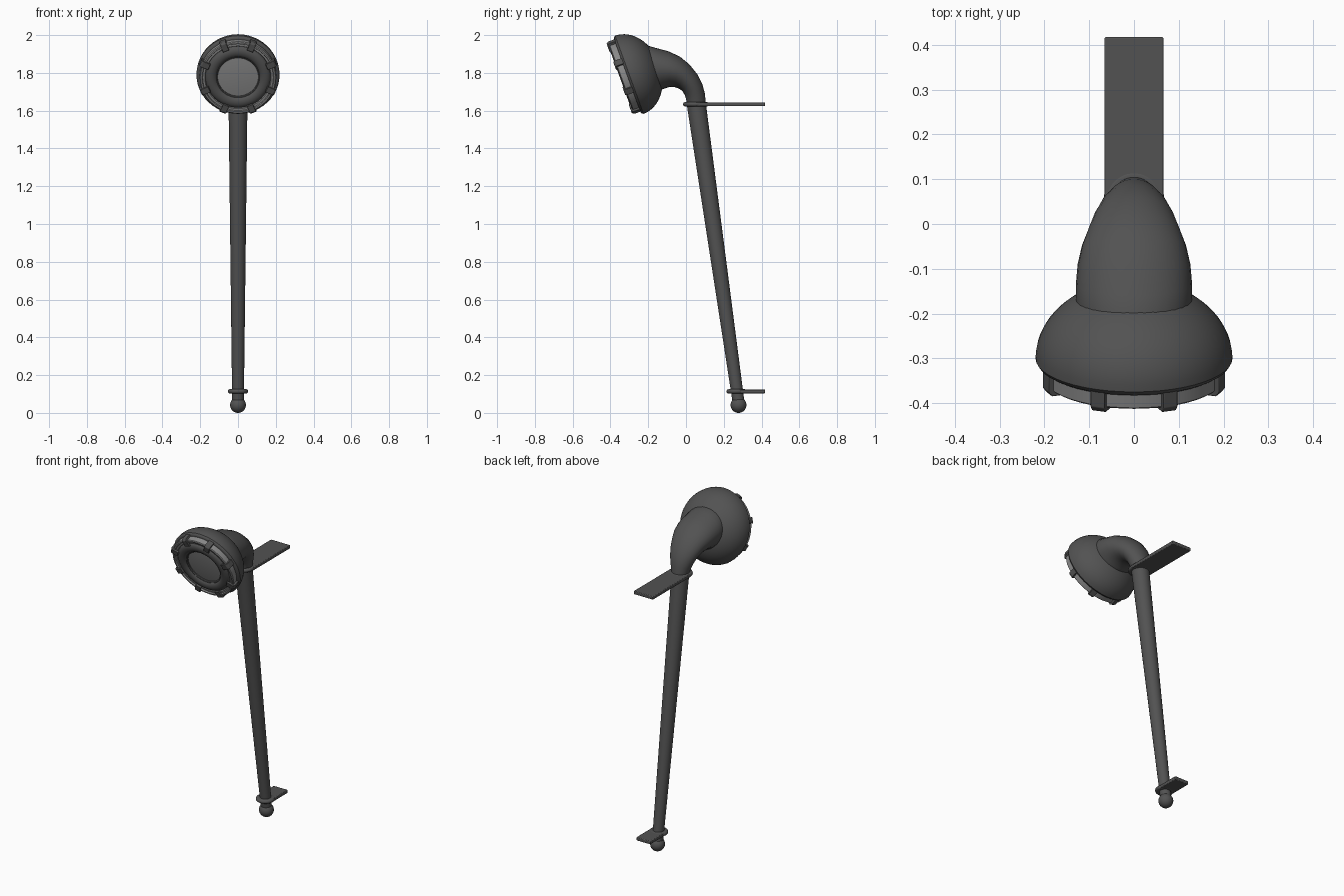
import bpy, bmesh
from math import sin, cos, pi, radians
from mathutils import Matrix, Vector

if "Cube" in bpy.data.objects:
    bpy.data.objects.remove(bpy.data.objects["Cube"])


def material(name, v):
    m = bpy.data.materials.new(name)
    m.diffuse_color = (v, v, v, 1)
    m.use_nodes = True
    m.node_tree.nodes["Principled BSDF"].inputs["Base Color"].default_value = m.diffuse_color
    return m


DARK = material("dark_metal", 0.085)
LIGHT = material("lens_grey", 0.25)
# Head frame: local +z is the direction the lamp faces
HEAD = Matrix.Translation((0, -0.30, 1.79)) @ Matrix.Rotation(radians(110), 4, 'X')


def finish(name, bm, mat, matrix=None, bevel=0):
    bmesh.ops.recalc_face_normals(bm, faces=bm.faces)
    me = bpy.data.meshes.new(name)
    bm.to_mesh(me)
    bm.free()
    ob = bpy.data.objects.new(name, me)
    bpy.context.collection.objects.link(ob)
    me.materials.append(mat)
    if matrix:
        ob.matrix_world = matrix
    if bevel:
        mod = ob.modifiers.new("bevel", 'BEVEL')
        mod.width, mod.segments, mod.limit_method = bevel, 2, 'ANGLE'
    bpy.ops.object.select_all(action='DESELECT')
    ob.select_set(True)
    bpy.context.view_layer.objects.active = ob
    bpy.ops.object.shade_smooth_by_angle(angle=radians(35))
    return ob


def skin(bm, rings, close=False):
    n = len(rings[0])
    pairs = list(zip(rings, rings[1:]))
    if close:
        pairs.append((rings[-1], rings[0]))
    for a, b in pairs:
        for i in range(n):
            j = (i + 1) % n
            bm.faces.new((a[i], a[j], b[j], b[i]))
    if not close:
        bm.faces.new(rings[0])
        bm.faces.new(rings[-1])


def lathe(name, profile, mat, matrix, close=False, n=48):
    bm = bmesh.new()
    rings = [[bm.verts.new((r * cos(2 * pi * i / n), r * sin(2 * pi * i / n), z))
              for i in range(n)] for r, z in profile]
    skin(bm, rings, close)
    return finish(name, bm, mat, matrix)


def loft(name, sections, mat, n=32):
    """Each section: outer (y, z), inner (y, z), half width in x."""
    bm = bmesh.new()
    rings = []
    for o, i, rx in sections:
        o, i = Vector((0, *o)), Vector((0, *i))
        mid, half = (o + i) / 2, (o - i) / 2
        rings.append([bm.verts.new(mid + half * cos(2 * pi * k / n)
                                   + Vector((rx * sin(2 * pi * k / n), 0, 0)))
                      for k in range(n)])
    skin(bm, rings)
    return finish(name, bm, mat)


# Tapered leaning pole
loft("pole", [((.308, .07), (.246, .06), .031), ((.105, 1.64), (.005, 1.626), .05)], DARK)

# Flaring bent neck
neck = [((.105, 1.64), (.005, 1.626), .05), ((.100, 1.69), (.002, 1.655), .06),
        ((.087, 1.74), (-.006, 1.683), .074), ((.06, 1.793), (-.021, 1.706), .088),
        ((.018, 1.845), (-.042, 1.719), .102), ((-.032, 1.886), (-.062, 1.725), .116),
        ((-.095, 1.915), (-.085, 1.726), .126), ((-.16, 1.932), (-.112, 1.718), .13),
        ((-.22, 1.949), (-.137, 1.708), .13), ((-.25, 1.94), (-.17, 1.70), .125)]
loft("neck", neck, DARK)

# Ball foot
bm = bmesh.new()
bmesh.ops.create_uvsphere(bm, u_segments=32, v_segments=16, radius=0.042)
finish("ball_foot", bm, DARK, Matrix.Translation((0, .278, .042)))


# Wall brackets: flat tongue with a round collar around the pole
def bracket(name, y, z, r, half):
    h = 0.0105
    bm = bmesh.new()
    pts = [(half, .418), (-half, .418)]
    bot = [bm.verts.new((px, py, z - h)) for px, py in
           pts + [(-half, y), (half, y)]]
    face = bm.faces.new(bot)
    ext = bmesh.ops.extrude_face_region(bm, geom=[face])
    bmesh.ops.translate(bm, vec=(0, 0, 2 * h),
                        verts=[v for v in ext["geom"] if isinstance(v, bmesh.types.BMVert)])
    finish(name + "_tongue", bm, DARK, bevel=0.004)
    e = h + 0.001
    prof = [(r - e + e * cos(a), e * sin(a)) for a in
            [-pi / 2 + pi * k / 8 for k in range(9)]]
    lathe(name + "_collar", prof, DARK, Matrix.Translation((0, y, z)))


bracket("upper_bracket", .052, 1.634, .068, .066)
bracket("lower_bracket", .268, .114, .054, .048)

# Bowl shaped housing
bowl = [(.19, .012), (.209, .012), (.215, .008)]
bowl += [(.22 * cos(a), -.17 * sin(a)) for a in [pi / 2 * k / 16 for k in range(16)]]
lathe("lamp_housing", bowl, DARK, HEAD)

# Light outer band with a step on the front
lathe("outer_band", [(.203, 0), (.203, .044), (.198, .048), (.190, .048), (.187, .040),
                     (.176, .040), (.172, .03), (.15, .03), (.15, 0)], LIGHT, HEAD, True)

# Dark rounded bezel and lens
lathe("bezel", [(.142 + .031 * cos(2 * pi * k / 20), .03 + .022 * sin(2 * pi * k / 20))
                for k in range(20)], DARK, HEAD, True)
lathe("inner_bezel", [(.108, .0), (.108, .036), (.112, .040), (.122, .040), (.126, .03),
                      (.126, 0)], DARK, HEAD, True)
lathe("lens", [(.112, .0), (.112, .03), (.08, .033), (.04, .035), (.004, .0355)], LIGHT, HEAD)

# Eight hooked clips around the rim
for k in range(8):
    turn = Matrix.Rotation(pi / 8 + k * pi / 4, 4, 'Z')
    bm = bmesh.new()
    hook = [(.198, 0), (.214, 0), (.214, .045), (.205, .057), (.165, .057),
            (.162, .044), (.198, .044)]
    rings = [[bm.verts.new((r, s, z)) for r, z in hook] for s in (-.017, .017)]
    skin(bm, rings)
    finish("rim_clip_%d" % (k + 1), bm, DARK, HEAD @ turn, bevel=0.002)
